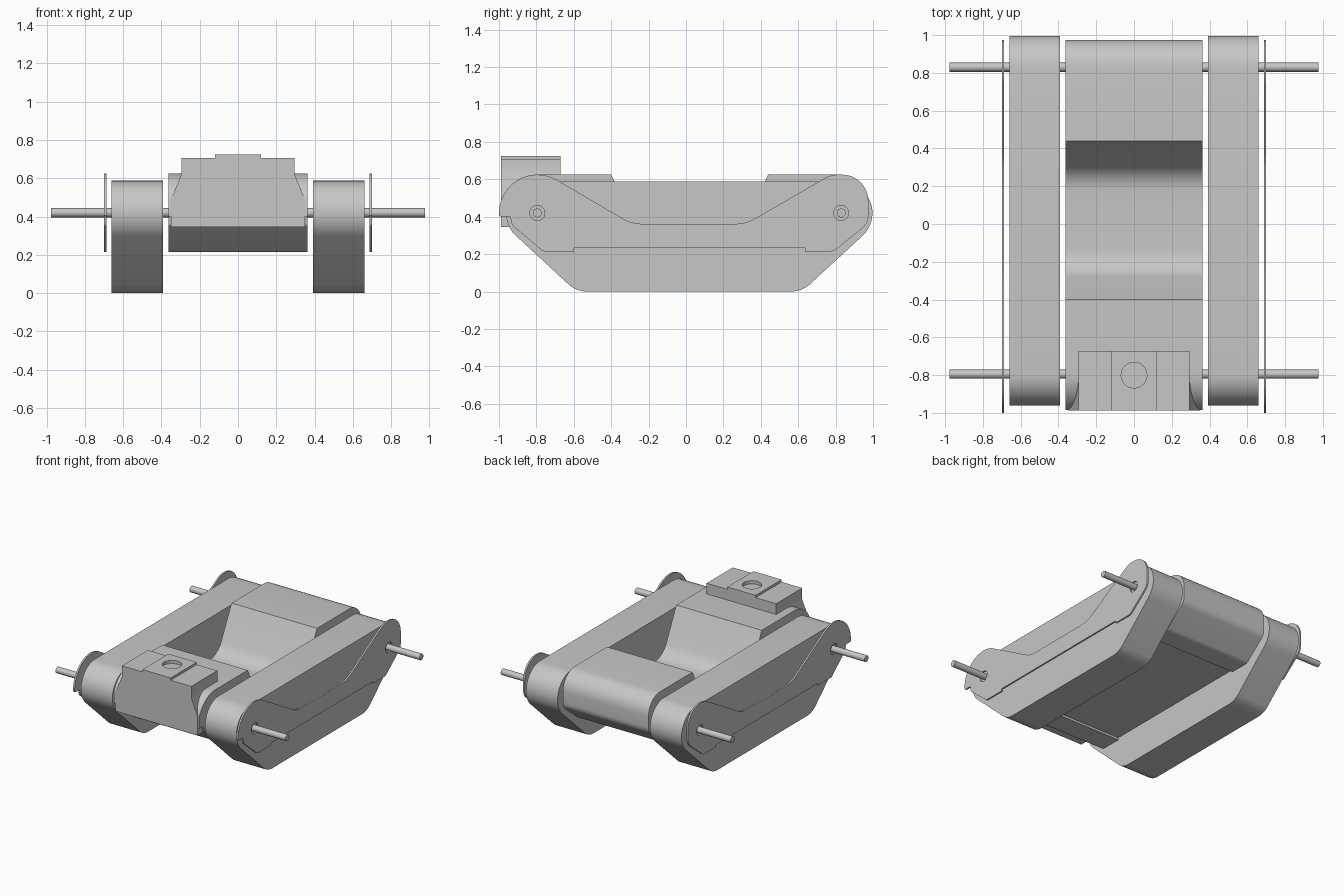
import bpy, bmesh, math
from mathutils import Vector

if "Cube" in bpy.data.objects:
    bpy.data.objects.remove(bpy.data.objects["Cube"])

GREY = (0.57, 0.57, 0.57, 1)
mat = bpy.data.materials.new("plain grey")
mat.use_nodes = True
mat.diffuse_color = GREY
next(n for n in mat.node_tree.nodes if n.type == 'BSDF_PRINCIPLED').inputs["Base Color"].default_value = GREY

FRONT, REAR, AXLE_Z = -0.795, 0.83, 0.42


def arc(cy, cz, r, start, end, steps=16):
    """Points on an arc, angles in degrees."""
    angles = [math.radians(start + (end - start) * i / steps) for i in range(steps + 1)]
    return [(cy + r * math.cos(a), cz + r * math.sin(a)) for a in angles]


def rounded(corners, steps=8):
    """Outline from corners (u, v[, radius]); a radius rounds the corner."""
    pts = []
    for i, c in enumerate(corners):
        p = Vector(c[:2])
        if len(c) == 2:
            pts.append(p)
            continue
        a = (Vector(corners[i - 1][:2]) - p).normalized()
        b = (Vector(corners[(i + 1) % len(corners)][:2]) - p).normalized()
        half = a.angle(b) / 2
        centre = p + (a + b).normalized() * c[2] / math.sin(half)
        length = c[2] / math.tan(half)
        s, e = p + a * length - centre, p + b * length - centre
        total = s.angle(e)
        for k in range(steps + 1):
            t = total * k / steps
            pts.append(centre + (s * math.sin(total - t) + e * math.sin(t)) / math.sin(total))
    return pts


def prism(name, loops, lo, hi, axis="x"):
    """Extrude an outline (and hole loops) along x (loops in y, z) or y (loops in x, z)."""
    place = (lambda p, d: (d, p[0], p[1])) if axis == "x" else (lambda p, d: (p[0], d, p[1]))
    bm = bmesh.new()
    edges = []
    for loop in loops:
        verts = [bm.verts.new(place(p, lo)) for p in loop]
        edges += [bm.edges.new((verts[i - 1], v)) for i, v in enumerate(verts)]
    normal = Vector(place((0, 0), 1))
    bmesh.ops.triangle_fill(bm, edges=edges, use_beauty=True, normal=normal)
    ext = bmesh.ops.extrude_face_region(bm, geom=bm.faces[:])["geom"]
    bmesh.ops.translate(bm, verts=[v for v in ext if isinstance(v, bmesh.types.BMVert)],
                        vec=normal * (hi - lo))
    bmesh.ops.recalc_face_normals(bm, faces=bm.faces)
    mesh = bpy.data.meshes.new(name)
    bm.to_mesh(mesh)
    bm.free()
    obj = bpy.data.objects.new(name, mesh)
    bpy.context.collection.objects.link(obj)
    mesh.materials.append(mat)
    return obj


def smooth(obj):
    bpy.ops.object.select_all(action='DESELECT')
    obj.select_set(True)
    bpy.context.view_layer.objects.active = obj
    bpy.ops.object.shade_smooth_by_angle(angle=math.radians(28))


def cylinder(name, loc, r, depth, along_x, verts):
    bpy.ops.mesh.primitive_cylinder_add(vertices=verts, radius=r, depth=depth, location=loc,
                                        rotation=(0, math.pi / 2 if along_x else 0, 0))
    obj = bpy.context.object
    obj.name = name
    obj.data.materials.append(mat)
    return obj


# Outlines seen from the side
track_outline = (arc(REAR, AXLE_Z, 0.167, -47, 90) + arc(FRONT, AXLE_Z, 0.167, 90, 227))
track_outline = rounded(track_outline + [(-0.587, 0, 0.15), (0.62, 0, 0.15)])

rear_and_belly = [(0.975, 0.625, 0.14), (0.975, 0.365, 0.08), (0.79, 0.215, 0.05),
                  (0.635, 0.215), (0.635, 0.232), (-0.6, 0.232), (-0.6, 0.215),
                  (-0.765, 0.215, 0.03), (-0.93, 0.355, 0.02), (-0.94, 0.4)]
plate_outline = rounded(arc(FRONT, AXLE_Z, 0.205, 184, 60)
                        + [(-0.29, 0.362, 0.2), (0.32, 0.362, 0.2), (0.775, 0.625, 0.15)]
                        + rear_and_belly + [(-0.99, 0.4)])
hull_outline = rounded([(-0.985, 0.4)] + arc(FRONT, AXLE_Z, 0.205, 158, 90)
                       + [(-0.4, 0.625), (-0.235, 0.29, 0.16), (0.27, 0.29, 0.16), (0.44, 0.625)]
                       + rear_and_belly)

# Central hull with sunken bay
smooth(prism("hull", [hull_outline], -0.363, 0.363))

# Tracks and outer side plates with axle holes
holes = [arc(y, AXLE_Z, 0.04, 0, 345, 23) for y in (FRONT, REAR)]
for name, side in (("left", 1), ("right", -1)):
    smooth(prism(name + "_track", [track_outline], *sorted((side * 0.393, side * 0.66))))
    smooth(prism(name + "_side_plate", [plate_outline] + holes, *sorted((side * 0.687, side * 0.7))))

# Axles
for end, y in (("front", FRONT), ("rear", REAR)):
    smooth(cylinder(end + "_axle", (0, y, AXLE_Z), 0.024, 1.952, True, 16))

# Nose block with raised centre strip and round socket
half = [(0.12, 0.725), (0.12, 0.707), (0.295, 0.707), (0.295, 0.62), (0.35, 0.49), (0.35, 0.345)]
block = prism("nose_block", [half + [(-x, z) for x, z in reversed(half)]], -0.988, -0.672, "y")
cutter = cylinder("socket_cutter", (0, -0.8, 0.725), 0.068, 0.05, False, 40)
cutter.hide_render = True
cutter.hide_set(True)
socket = block.modifiers.new("socket", 'BOOLEAN')
socket.operation = 'DIFFERENCE'
socket.solver = 'EXACT'
socket.object = cutter
smooth(block)
